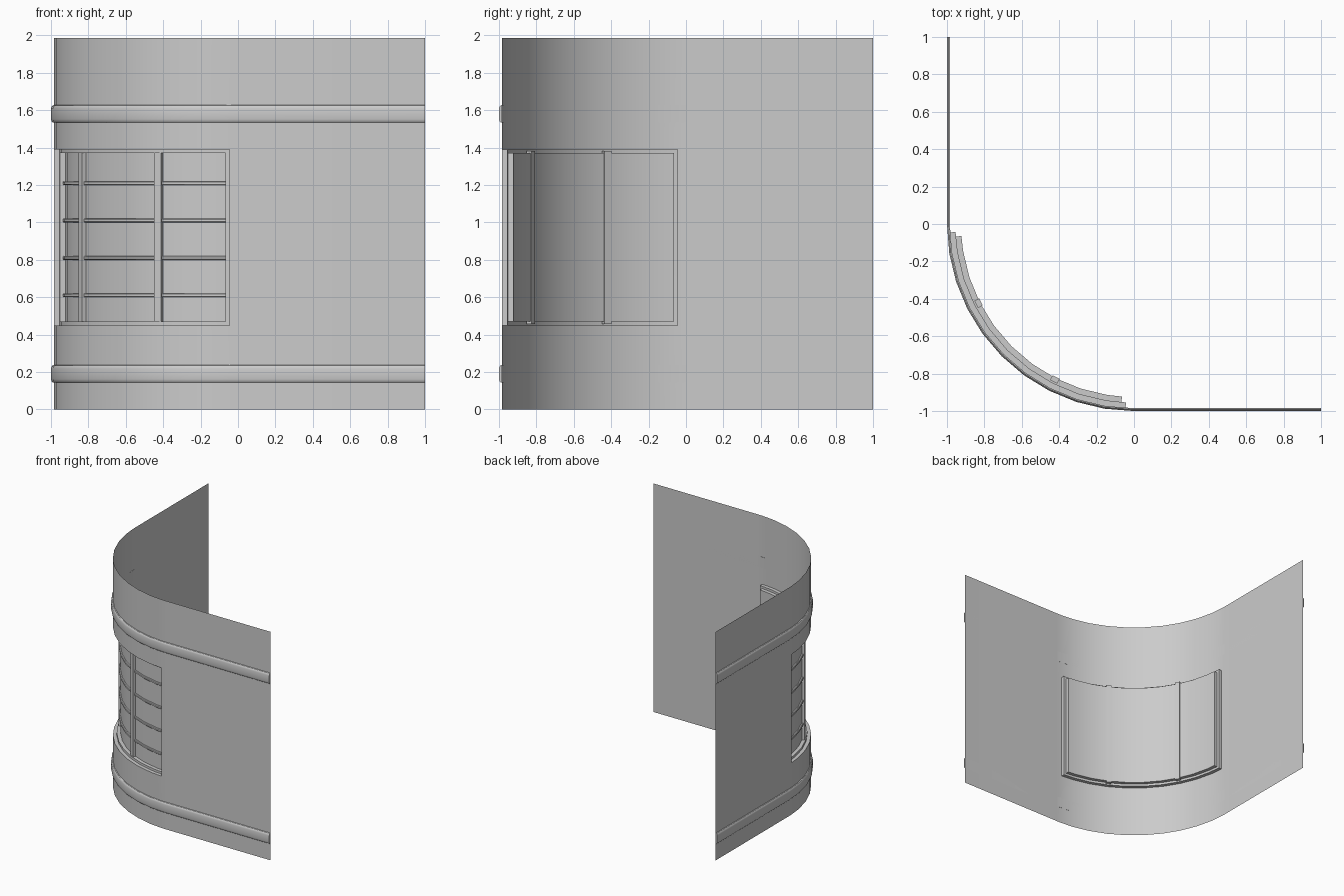
import bpy, bmesh
from math import sin, cos, radians

cube = bpy.data.objects.get("Cube")
if cube:
    bpy.data.objects.remove(cube)

grey = bpy.data.materials.new("plain grey")
grey.use_nodes = True
colour = (0.6, 0.6, 0.6, 1)
grey.diffuse_color = colour
grey.node_tree.nodes["Principled BSDF"].inputs["Base Color"].default_value = colour

WALL_R, LEDGE_R, PANE_R = 0.985, 0.955, 0.925
ARC = list(range(0, 91, 9))
OPEN_ANGLE, PANE_ANGLE = 2.6, 4.0
OPEN_Z, PANE_Z = (0.45, 1.39), (0.47, 1.37)


def place(station, r, z):
    """Point on the plan: an arc angle, or the far end of a straight run."""
    if station == "front_end":
        return (1, -r, z)
    if station == "side_end":
        return (-r, 1, z)
    a = radians(station)
    return (-r * sin(a), -r * cos(a), z)


def finish(name, bm):
    bmesh.ops.recalc_face_normals(bm, faces=bm.faces)
    # open sheets face the outside of the corner
    facing = sum(-(f.normal.x + f.normal.y) * f.calc_area() for f in bm.faces)
    if facing < -0.001:
        bmesh.ops.reverse_faces(bm, faces=bm.faces)
    mesh = bpy.data.meshes.new(name)
    bm.to_mesh(mesh)
    bm.free()
    mesh.materials.append(grey)
    ob = bpy.data.objects.new(name, mesh)
    bpy.context.collection.objects.link(ob)
    ob.select_set(True)
    bpy.context.view_layer.objects.active = ob


def sweep(name, stations, profile):
    """Closed (radius, height) profile carried along the plan, with end caps."""
    bm = bmesh.new()
    rings = [[bm.verts.new(place(s, r, z)) for r, z in profile] for s in stations]
    n = len(profile)
    for a, b in zip(rings, rings[1:]):
        for i in range(n):
            j = (i + 1) % n
            bm.faces.new((a[i], a[j], b[j], b[i]))
    bm.faces.new(rings[0])
    bm.faces.new(rings[-1])
    finish(name, bm)


def span(angle):
    return [angle] + ARC[1:-1] + [90 - angle]


bpy.ops.object.select_all(action="DESELECT")

# Wall sheet with the window opening left out
stations = ["front_end", 0] + span(OPEN_ANGLE) + [90, "side_end"]
levels = [0, *OPEN_Z, 1.985]
bm = bmesh.new()
grid = [[bm.verts.new(place(s, WALL_R, z)) for z in levels] for s in stations]
for i in range(len(stations) - 1):
    for k in range(3):
        if k == 1 and 2 <= i < len(stations) - 3:
            continue
        bm.faces.new((grid[i][k], grid[i + 1][k], grid[i + 1][k + 1], grid[i][k + 1]))
finish("curved_wall", bm)

# Stepped window recess closed by the pane
bm = bmesh.new()
loops = []
for r, angle, (low, high) in ((WALL_R, OPEN_ANGLE, OPEN_Z), (LEDGE_R, OPEN_ANGLE, OPEN_Z),
                              (LEDGE_R, PANE_ANGLE, PANE_Z), (PANE_R, PANE_ANGLE, PANE_Z)):
    angles = span(angle)
    loops.append([bm.verts.new(place(a, r, low)) for a in angles] +
                 [bm.verts.new(place(a, r, high)) for a in reversed(angles)])
count = len(loops[0])
for a, b in zip(loops, loops[1:]):
    for i in range(count):
        j = (i + 1) % count
        bm.faces.new((a[i], a[j], b[j], b[i]))
pane = loops[-1]
for i in range(count // 2 - 1):
    bm.faces.new((pane[i], pane[i + 1], pane[count - 2 - i], pane[count - 1 - i]))
finish("window_recess", bm)

# Rounded trim bands
rail = ["front_end"] + ARC + ["side_end"]
for name, mid in (("lower_trim", 0.19), ("upper_trim", 1.58)):
    half = [(WALL_R, 0.047), (0.992, 0.045), (0.997, 0.039), (1.0, 0.028)]
    sweep(name, rail, [(r, mid - h) for r, h in half] +
          [(r, mid + h) for r, h in reversed(half)])

# Horizontal glazing bars
for i in range(4):
    z = 0.61 + 0.2 * i
    sweep(f"glazing_bar_{i + 1}", span(PANE_ANGLE),
          [(PANE_R, z - 0.01), (0.934, z - 0.01), (0.938, z - 0.006),
           (0.938, z + 0.006), (0.934, z + 0.01), (PANE_R, z + 0.01)])

# Upright mullions
for name, mid in (("front_mullion", 27), ("side_mullion", 63)):
    sweep(name, [mid - 1.3, mid + 1.3],
          [(0.918, 0.457), (0.947, 0.457), (0.947, 1.383), (0.918, 1.383)])

bpy.ops.object.shade_smooth_by_angle(angle=radians(30))
